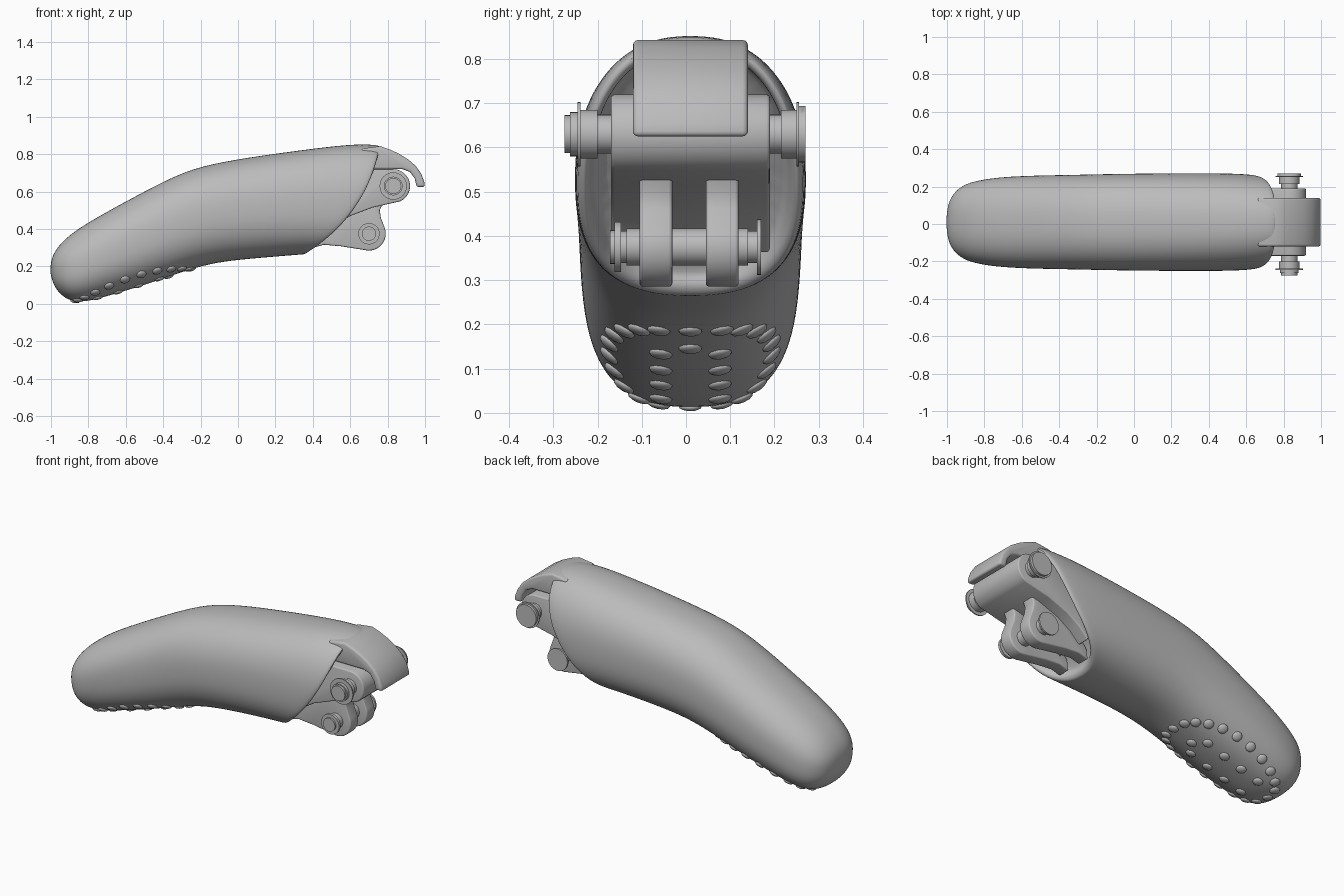
import bpy, bmesh
from math import sin, cos, pi, radians, copysign
from mathutils import Vector, Matrix
from mathutils.bvhtree import BVHTree

if "Cube" in bpy.data.objects:
    bpy.data.objects.remove(bpy.data.objects["Cube"])

GREY = (0.5, 0.5, 0.5, 1)
grey = bpy.data.materials.new("plain grey")
grey.use_nodes = True
grey.diffuse_color = GREY
grey.node_tree.nodes["Principled BSDF"].inputs["Base Color"].default_value = GREY

MID_Y = 0.01


def finish(name, bm, angle=35):
    """Turn a bmesh into a smooth-shaded grey object."""
    bmesh.ops.recalc_face_normals(bm, faces=bm.faces)
    mesh = bpy.data.meshes.new(name)
    bm.to_mesh(mesh)
    bm.free()
    mesh.materials.append(grey)
    obj = bpy.data.objects.new(name, mesh)
    bpy.context.collection.objects.link(obj)
    bpy.ops.object.select_all(action='DESELECT')
    obj.select_set(True)
    bpy.context.view_layer.objects.active = obj
    bpy.ops.object.shade_smooth_by_angle(angle=radians(angle))
    return obj


def skin(bm, rings):
    """Bridge a list of equal closed rings with quads."""
    for a, b in zip(rings, rings[1:]):
        for i in range(len(a)):
            j = (i + 1) % len(a)
            bm.faces.new((a[i], a[j], b[j], b[i]))


def fan(bm, ring, point):
    tip = bm.verts.new(point)
    for i in range(len(ring)):
        bm.faces.new((ring[i - 1], ring[i], tip))


def section(bm, low, high, width, bow=0.0, scale=1.0, push=0.0, count=40):
    """Rounded section between two (x, z) points, bowed forward at its sides."""
    low, high = Vector((low[0], 0, low[1])), Vector((high[0], 0, high[1]))
    mid, half = (low + high) / 2, (high - low) / 2
    ahead = Vector((0.8, 0, -0.6))
    ring = []
    for i in range(count):
        t = 2 * pi * i / count
        u = copysign(abs(cos(t)) ** 0.84, cos(t))
        v = copysign(abs(sin(t)) ** 0.84, sin(t))
        p = mid + half * u * scale + ahead * (bow * (1 - u * u) - push)
        p.y = MID_Y + v * width * scale
        ring.append(bm.verts.new(p))
    return ring


def arc(cx, cz, r, start, end, steps=12):
    angles = [radians(start + (end - start) * i / steps) for i in range(steps + 1)]
    return [(cx + r * cos(a), cz + r * sin(a)) for a in angles]


def prism(name, outline, y0, y1, bevel=0.008):
    """Extrude an (x, z) outline along y and round its sharp edges."""
    bm = bmesh.new()
    face = bm.faces.new([bm.verts.new((x, y0, z)) for x, z in outline])
    new = bmesh.ops.extrude_face_region(bm, geom=[face])["geom"]
    bmesh.ops.translate(bm, vec=(0, y1 - y0, 0),
                        verts=[v for v in new if isinstance(v, bmesh.types.BMVert)])
    bmesh.ops.recalc_face_normals(bm, faces=bm.faces)
    sharp = [e for e in bm.edges if len(e.link_faces) == 2
             and e.calc_face_angle(0) > radians(60)]
    bmesh.ops.bevel(bm, geom=sharp, offset=bevel, segments=3, profile=0.5,
                    affect='EDGES', clamp_overlap=True)
    return finish(name, bm)


def pin(name, cx, cz, profile, count=32):
    """Turn a (y, radius) profile around an axis parallel to y."""
    bm = bmesh.new()
    rings = [[bm.verts.new((cx + r * cos(2 * pi * i / count), y,
                            cz + r * sin(2 * pi * i / count)))
              for i in range(count)] for y, r in profile]
    skin(bm, rings)
    bm.faces.new(rings[0])
    bm.faces.new(rings[-1])
    return finish(name, bm)


def steps(*parts):
    """Stack of (y0, y1, radius) drums as a stepped profile."""
    return [p for y0, y1, r in parts for p in ((y0, r), (y1, r))]


# Finger shell: low point, high point, half width, bow
stations = [
    ((-0.99, 0.11), (-1.0, 0.23), 0.09, 0),
    ((-0.957, 0.055), (-0.982, 0.28), 0.15, 0),
    ((-0.90, 0.015), (-0.93, 0.345), 0.2, 0),
    ((-0.82, 0.008), (-0.84, 0.412), 0.225, 0),
    ((-0.7, 0.04), (-0.72, 0.482), 0.242, 0),
    ((-0.5, 0.1), (-0.55, 0.575), 0.25, 0),
    ((-0.3, 0.17), (-0.36, 0.675), 0.253, 0),
    ((-0.15, 0.215), (-0.2, 0.738), 0.257, 0),
    ((0, 0.235), (0.05, 0.783), 0.26, 0),
    ((0.15, 0.248), (0.35, 0.824), 0.262, 0.015),
    ((0.27, 0.258), (0.6, 0.855), 0.262, 0.045),
    ((0.345, 0.264), (0.735, 0.853), 0.257, 0.07),
    ((0.36, 0.265), (0.765, 0.842), 0.25, 0.075),
]
bm = bmesh.new()
rings = [section(bm, *s) for s in stations]
# Rim and recessed socket at the open end
low, high, width, bow = stations[-1]
rings.append(section(bm, low, high, width, bow, 0.93))
rings.append(section(bm, low, high, width, bow * 0.6, 0.89, 0.015))
rings.append(section(bm, low, high, width, 0, 0.86, 0.03))
skin(bm, rings)
fan(bm, rings[0], (-1.004, MID_Y, 0.17))
fan(bm, rings[-1], (0.54, MID_Y, 0.57))
shell = finish("finger_shell", bm, 80)
sub = shell.modifiers.new("smooth", 'SUBSURF')
sub.levels = sub.render_levels = 2

# Grip pebbles: an oval of dots around two inner columns
spots = []
for i in range(22):
    t = 2 * pi * i / 22
    spots.append((-0.56 + 0.31 * cos(t),
                  0.185 * copysign(abs(sin(t)) ** 0.75, sin(t))))
spots += [(x, y) for x in (-0.75, -0.64, -0.53, -0.42) for y in (-0.067, 0.067)]
spots.append((-0.37, 0))
bpy.context.view_layer.update()
tree = BVHTree.FromObject(shell, bpy.context.evaluated_depsgraph_get())
bm = bmesh.new()
for x, y in spots:
    hit, normal, _, _ = tree.ray_cast(Vector((x, y + MID_Y, -1)), Vector((0, 0, 1)))
    if hit:
        turn = normal.to_track_quat('Z', 'Y').to_matrix().to_4x4()
        size = Matrix.Diagonal((0.027, 0.027, 0.011, 1))
        bmesh.ops.create_icosphere(bm, subdivisions=2, radius=1,
                                   matrix=Matrix.Translation(hit) @ turn @ size)
finish("grip_pebbles", bm, 80)

# Hood over the upper hinge
hood = [(0.66, 0.83), (0.76, 0.843), (0.81, 0.826), (0.86, 0.803), (0.91, 0.772),
        (0.95, 0.738), (0.98, 0.695), (0.995, 0.655), (1.0, 0.625), (0.955, 0.625),
        (0.945, 0.67), (0.92, 0.705), (0.88, 0.72), (0.66, 0.72)]
prism("knuckle_hood", hood, -0.12, 0.14, 0.012)

# Upper hinge block
block = arc(0.83, 0.63, 0.09, 90, -65) + [
    (0.72, 0.515), (0.6, 0.47), (0.52, 0.42), (0.46, 0.36), (0.44, 0.42),
    (0.56, 0.62), (0.64, 0.72)]
prism("upper_hinge_block", block, -0.17, 0.19)

# Pair of lower hinge lugs
lug = [(0.40, 0.30), (0.46, 0.316), (0.55, 0.308)] + arc(0.70, 0.375, 0.09, -105, 20) + [
    (0.764, 0.46), (0.758, 0.5), (0.775, 0.54), (0.7, 0.56), (0.5, 0.47), (0.41, 0.36)]
for side, y0 in (("right", -0.105), ("left", 0.045)):
    prism(side + "_lower_lug", lug, y0, y0 + 0.074)

# Hinge pins with shoulders, heads and retaining clips
pin("upper_pin", 0.83, 0.63, steps(
    (-0.275, -0.262, 0.043), (-0.262, -0.245, 0.05), (-0.245, -0.238, 0.073),
    (-0.238, -0.2, 0.055), (-0.2, 0.215, 0.044), (0.215, 0.25, 0.055),
    (0.25, 0.256, 0.073), (0.256, 0.264, 0.064), (0.264, 0.27, 0.064)))
pin("lower_pin", 0.70, 0.375, steps(
    (-0.172, -0.162, 0.038), (-0.162, -0.147, 0.057), (-0.147, -0.135, 0.036),
    (-0.135, 0.14, 0.042), (0.14, 0.16, 0.036), (0.16, 0.17, 0.063)))
